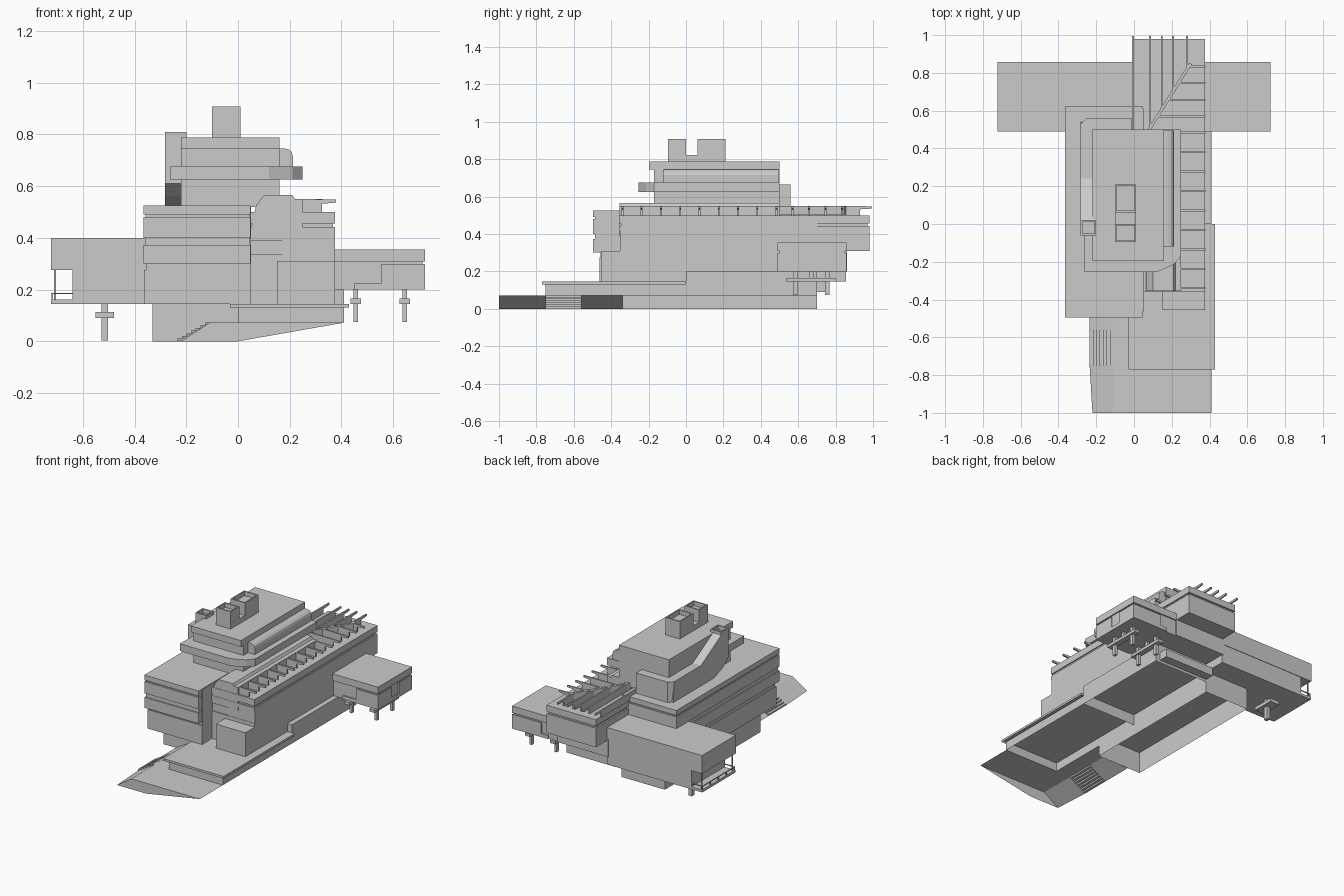
import bpy, bmesh
from mathutils import Vector


def mesh(name, verts, faces, fix=True):
    me = bpy.data.meshes.new(name)
    me.from_pydata(verts, [], faces)
    if fix:
        bm = bmesh.new()
        bm.from_mesh(me)
        bmesh.ops.recalc_face_normals(bm, faces=bm.faces)
        bm.to_mesh(me)
        bm.free()
    ob = bpy.data.objects.new(name, me)
    bpy.context.collection.objects.link(ob)
    return ob


def prism(name, pts, a, b, axis):
    """Extrude a 2D outline from a to b along axis x, y or z."""
    put = {'x': lambda p, t: (t, p[0], p[1]),
           'y': lambda p, t: (p[0], t, p[1]),
           'z': lambda p, t: (p[0], p[1], t)}[axis]
    n = len(pts)
    v = [put(p, a) for p in pts] + [put(p, b) for p in pts]
    f = [list(range(n)), list(range(n, 2 * n))]
    f += [[i, (i + 1) % n, n + (i + 1) % n, n + i] for i in range(n)]
    return mesh(name, v, f)


def box(name, x0, x1, y0, y1, z0, z1):
    return prism(name, [(x0, y0), (x1, y0), (x1, y1), (x0, y1)], z0, z1, 'z')


def tray(name, x0, x1, y0, y1, z0, z1):
    """Box without its underside."""
    ob = box(name, x0, x1, y0, y1, z0, z1)
    bm = bmesh.new()
    bm.from_mesh(ob.data)
    low = [f for f in bm.faces if f.normal.z < -0.9]
    bmesh.ops.delete(bm, geom=low, context='FACES_ONLY')
    bm.to_mesh(ob.data)
    bm.free()
    return ob


def hollow_top(ob, zmin, rim, depth):
    """Sink the flat top faces above zmin inside a thin rim."""
    bm = bmesh.new()
    bm.from_mesh(ob.data)
    for f in [f for f in bm.faces if f.normal.z > 0.99 and f.calc_center_median().z > zmin]:
        bmesh.ops.inset_individual(bm, faces=[f], thickness=rim)
        new = bmesh.ops.extrude_discrete_faces(bm, faces=[f])['faces']
        bmesh.ops.translate(bm, verts=new[0].verts, vec=(0, 0, -depth))
    bm.to_mesh(ob.data)
    bm.free()


def beam(name, p, q, w, z0, z1):
    """Straight horizontal beam between two plan points."""
    d = (q - p).normalized() * w / 2
    s = Vector((-d.y, d.x))
    return prism(name, [tuple(p + s), tuple(p - s), tuple(q - s), tuple(q + s)], z0, z1, 'z')


# Open ground shell with sloped left bank, split by the outdoor stairs
for i, (y0, y1, xa) in enumerate([(-1, -0.75, -0.22), (-0.56, -0.34, -0.235)]):
    mesh(f"ground_bank_{i}", [(xa, y0, 0), (-0.235, y1, 0), (-0.11, y1, 0.072), (-0.11, y0, 0.072)],
         [(0, 3, 2, 1)], False)
mesh("ground_front", [(-0.11, -1, 0.072), (0.41, -1, 0.072), (0.41, -0.75, 0.072), (-0.11, -0.75, 0.072),
                      (-0.22, -1, 0), (0, -1, 0)],
     [(0, 1, 2, 3), (4, 5, 1, 0)], False)
mesh("ground_side", [(-0.11, -0.75, 0.072), (0, -0.75, 0.072), (0, -0.34, 0.072), (-0.11, -0.34, 0.072)],
     [(0, 1, 2, 3)], False)
for i in range(7):
    x = -0.235 + i * 0.0178
    box(f"outdoor_step_{i}", x, x + 0.0185, -0.75, -0.56, i * 0.0103, (i + 1) * 0.0103)

# Basement and podium, open underneath
tray("basement", -0.33, 0.0, -0.34, 0.70, 0, 0.145)
tray("podium_wall", 0.0, 0.41, -0.75, 0.0, 0.072, 0.13)
tray("podium_terrace", -0.03, 0.43, -0.77, 0.0, 0.13, 0.145)
tray("podium_rear", 0.0, 0.41, 0.0, 0.70, 0.072, 0.20)
box("podium_rear_floor", 0.0, 0.375, 0.70, 0.76, 0.09, 0.145)

# Left block: core with floor bands separated by shallow grooves
box("left_core", -0.355, 0.05, -0.458, 0.612, 0.145, 0.52)
box("left_band_low", -0.363, 0.05, -0.463, 0.62, 0.145, 0.275)
box("left_core_upper", -0.358, 0.045, -0.487, 0.616, 0.31, 0.52)
for i, (z0, z1) in enumerate([(0.30, 0.372), (0.40, 0.48), (0.49, 0.525)]):
    box(f"left_band_{i}", -0.365, 0.048, -0.496, 0.625, z0, z1)

# Right block: core, upper parapet bands, rear overhang
box("right_core", 0.04, 0.368, -0.348, 0.70, 0.145, 0.49)
box("right_wall", 0.05, 0.375, -0.354, 0.50, 0.145, 0.335)
box("right_wall_upper", 0.17, 0.375, -0.352, 0.50, 0.33, 0.42)
box("right_parapet_low", 0.05, 0.375, -0.357, 0.975, 0.415, 0.442)
box("right_parapet_high", 0.05, 0.375, -0.357, 0.98, 0.455, 0.50)
box("rear_overhang", 0.0, 0.375, 0.48, 0.98, 0.31, 0.442)
box("rear_overhang_groove", 0.01, 0.366, 0.48, 0.97, 0.43, 0.47)
box("rear_overhang_parapet", 0.0, 0.375, 0.48, 0.98, 0.455, 0.50)
box("rear_lower_floor", -0.01, 0.375, 0.48, 0.86, 0.20, 0.32)
box("front_bay", 0.15, 0.375, -0.455, -0.34, 0.145, 0.31)
prism("raised_roof", [(0.04, 0.39), (0.07, 0.525), (0.10, 0.565), (0.21, 0.565),
                      (0.22, 0.55), (0.25, 0.55), (0.25, 0.49), (0.25, 0.39)], -0.355, 0.50, 'y')


# Trellis over the right roof
def bracket(a, knee, tip):
    return [(a, 0.50), (knee, 0.50), (knee, 0.532), (tip, 0.536), (tip, 0.548), (a, 0.55)]


for i in range(9):
    y = -0.34 + i * 0.103
    prism(f"trellis_bracket_{i}", bracket(0.245, 0.325, 0.378), y - 0.005, y + 0.005, 'y')
p, q = Vector((0.08, 0.50)), Vector((0.30, 0.85))
beam("trellis_diagonal", p, q, 0.016, 0.505, 0.55)
for i, x in enumerate([-0.005, 0.085, 0.147, 0.207, 0.28]):
    y = 0.5 if x < 0.08 else p.y + (x - p.x) * (q.y - p.y) / (q.x - p.x)
    prism(f"trellis_rear_{i}", bracket(y, 0.93, 0.995), x - 0.005, x + 0.005, 'x')
for i in range(4):
    y = 0.57 + i * 0.088
    x = p.x + (y - p.y) * (q.x - p.x) / (q.y - p.y)
    prism(f"trellis_side_{i}", bracket(x, 0.325, 0.378), y - 0.005, y + 0.005, 'y')

# Right wing on posts
box("right_wing_roof", 0.37, 0.722, 0.49, 0.858, 0.308, 0.355)
box("right_wing_core", 0.37, 0.714, 0.50, 0.85, 0.20, 0.31)
box("right_wing_front", 0.555, 0.722, 0.49, 0.64, 0.20, 0.298)
box("right_wing_sill", 0.45, 0.722, 0.49, 0.858, 0.20, 0.225)
box("right_wing_back", 0.50, 0.722, 0.72, 0.858, 0.20, 0.298)
for s, x in enumerate([0.455, 0.645]):
    box(f"post_beam_{s}", x - 0.02, x + 0.02, 0.535, 0.80, 0.145, 0.165)
    for j, y in enumerate([0.585, 0.67, 0.755]):
        box(f"post_{s}_{j}", x - 0.009, x + 0.009, y - 0.012, y + 0.012, 0.075 if j != 1 else 0.145, 0.20)

# Left wing with end balcony and support
box("left_wing_upper", -0.722, 0.0, 0.49, 0.858, 0.275, 0.40)
box("left_wing_lower", -0.64, 0.0, 0.49, 0.855, 0.145, 0.276)
box("balcony_floor", -0.722, -0.63, 0.495, 0.855, 0.145, 0.162)
for i, y in enumerate([0.50, 0.85]):
    box(f"balcony_rail_end_{i}", -0.72, -0.64, y - 0.003, y + 0.003, 0.182, 0.187)
box("balcony_rail_side", -0.722, -0.716, 0.50, 0.85, 0.182, 0.187)
for i in range(5):
    y = 0.503 + i * 0.0865
    box(f"balcony_post_{i}", -0.721, -0.715, y - 0.003, y + 0.003, 0.16, 0.186)
for i, y in enumerate([0.51, 0.84]):
    box(f"balcony_column_{i}", -0.712, -0.704, y - 0.004, y + 0.004, 0.16, 0.28)
box("left_support", -0.527, -0.503, 0.66, 0.69, 0.003, 0.145)
box("left_support_cap", -0.55, -0.48, 0.60, 0.75, 0.09, 0.113)

# Upper tower: core, chamfered deck, rounded storey and flat roof
box("tower_core", -0.22, 0.16, -0.17, 0.50, 0.52, 0.75)
prism("tower_deck", [(-0.263, -0.255), (0.12, -0.255), (0.21, -0.215), (0.25, -0.17), (0.25, 0.50),
                     (-0.22, 0.50), (-0.22, -0.06), (-0.263, -0.06)], 0.625, 0.675, 'z')
prism("rounded_storey", [(-0.22, 0.67), (0.212, 0.67), (0.212, 0.715), (0.207, 0.732),
                         (0.195, 0.742), (0.178, 0.746), (-0.22, 0.746)], -0.12, 0.495, 'y')
box("tower_roof", -0.22, 0.16, -0.197, 0.50, 0.744, 0.787)

# Stepped stair enclosure on the left and behind the tower
stair = prism("stair_enclosure", [(0.54, 0.525), (0.10, 0.525), (0.0, 0.56), (-0.06, 0.61), (-0.06, 0.81),
                                  (0.02, 0.81), (0.02, 0.79), (0.24, 0.665), (0.53, 0.665)], -0.282, -0.20, 'x')
hollow_top(stair, 0.8, 0.012, 0.03)
prism("stair_return", [(-0.282, 0.53), (-0.25, 0.56), (-0.012, 0.56), (-0.012, 0.49), (-0.282, 0.49)],
      0.525, 0.665, 'z')

# Rooftop chimney pair with sunken tops
chimney = prism("chimney", [(-0.095, 0.785), (-0.095, 0.907), (-0.0, 0.907), (-0.0, 0.822), (0.062, 0.822),
                            (0.062, 0.907), (0.21, 0.907), (0.21, 0.785)], -0.10, 0.01, 'x')
hollow_top(chimney, 0.9, 0.012, 0.03)
